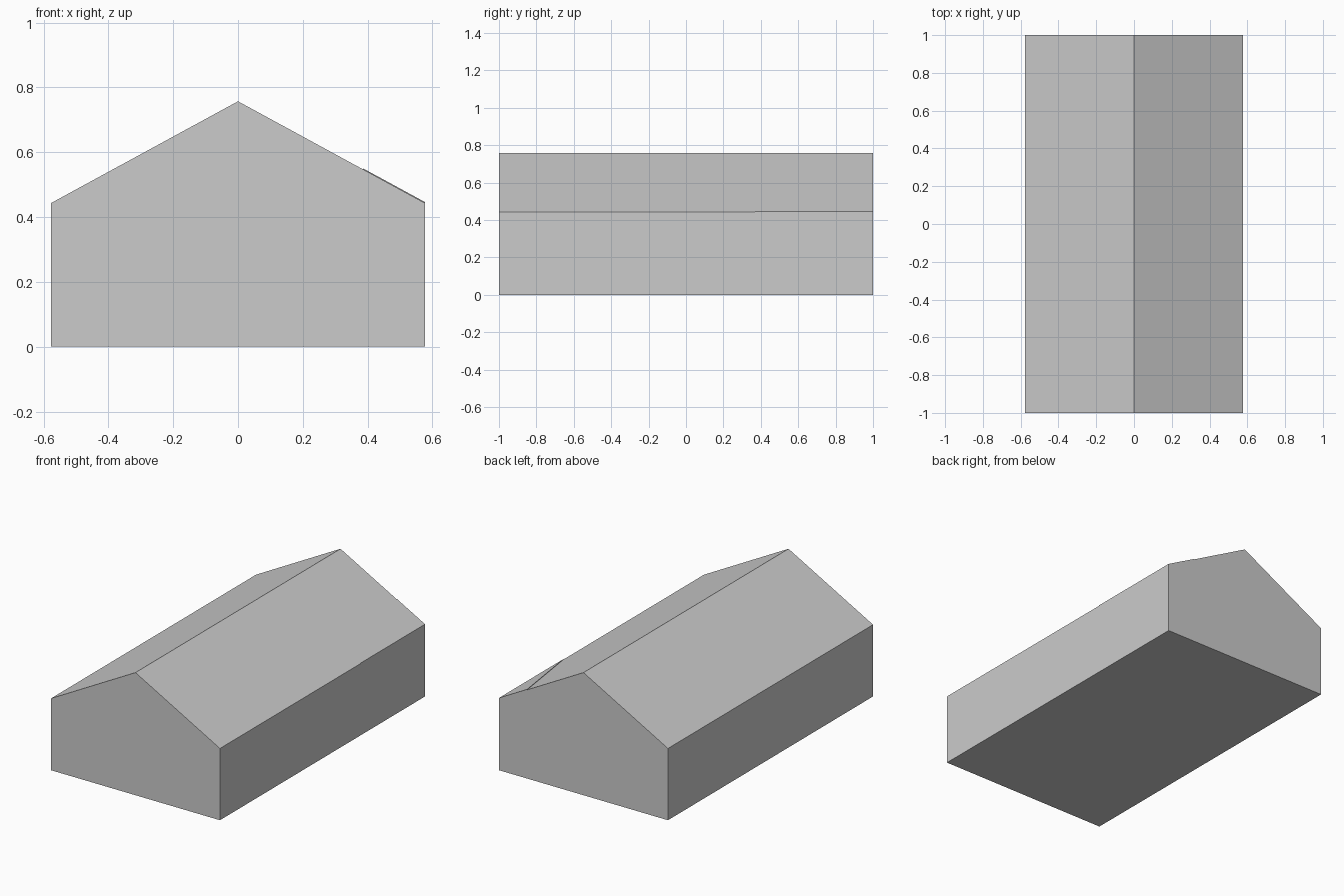
import bpy

if "Cube" in bpy.data.objects:
    bpy.data.objects.remove(bpy.data.objects["Cube"])

W, E, R = 0.577, 0.443, 0.757   # half width, eave height, ridge height


def roof_z(x):
    return R - abs(x) * (R - E) / W


def prism(name, base, offset):
    # closed solid from an outline pushed along an offset
    n = len(base)
    top = [tuple(a + b for a, b in zip(p, offset)) for p in base]
    faces = [list(range(n))[::-1], list(range(n, 2 * n))]
    faces += [[i, (i + 1) % n, n + (i + 1) % n, n + i] for i in range(n)]
    mesh = bpy.data.meshes.new(name)
    mesh.from_pydata(list(base) + top, [], faces)
    obj = bpy.data.objects.new(name, mesh)
    bpy.context.collection.objects.link(obj)
    import bmesh
    bm = bmesh.new()
    bm.from_mesh(mesh)
    bmesh.ops.recalc_face_normals(bm, faces=bm.faces)
    bm.to_mesh(mesh)
    bm.free()
    return obj


# gabled body
gable = [(-W, 0), (W, 0), (W, E), (0, R), (-W, E)]
prism("gabled_body", [(x, -1, z) for x, z in gable], (0, 2, 0))

# thin raised corner patch on the roof
patch = [(0.385, 1), (W, 0.37), (W, 1)]
prism("roof_corner_patch", [(x, y, roof_z(x) - 0.002) for x, y in patch], (0, 0, 0.005))
